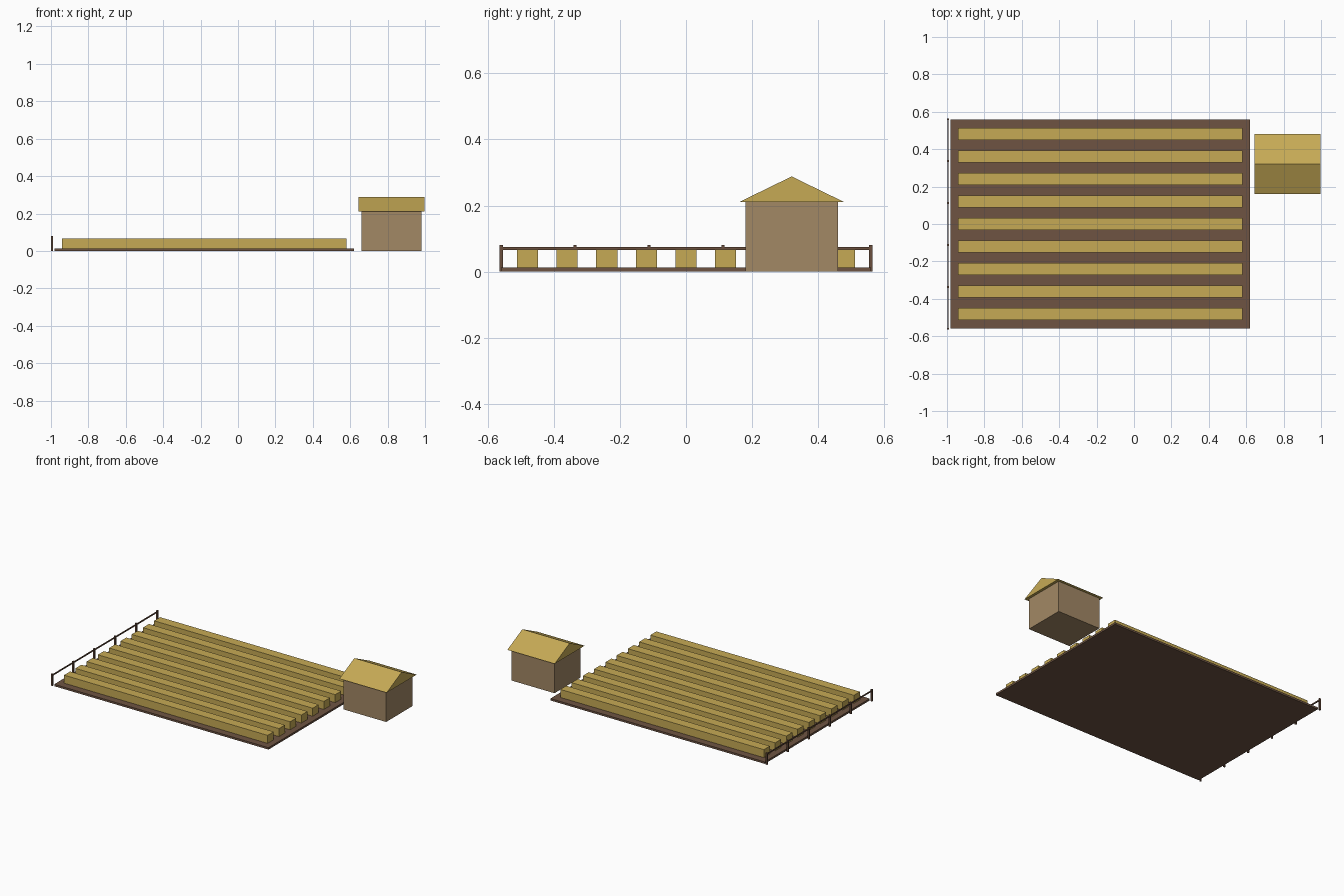
import bpy

if "Cube" in bpy.data.objects:
    bpy.data.objects.remove(bpy.data.objects["Cube"])


def srgb(r, g, b):
    f = lambda c: c / 12.92 if c <= 0.04045 else ((c + 0.055) / 1.055) ** 2.4
    return (f(r / 255), f(g / 255), f(b / 255), 1)


def material(name, *rgb):
    m = bpy.data.materials.new(name)
    m.diffuse_color = srgb(*rgb)
    m.use_nodes = True
    m.node_tree.nodes["Principled BSDF"].inputs["Base Color"].default_value = m.diffuse_color
    return m


SOIL = material("soil brown", 110, 84, 66)
STRAW = material("straw yellow", 198, 170, 85)
WALL = material("wall tan", 162, 136, 101)
WOOD = material("dark wood", 106, 78, 61)


def mesh_object(name, verts, faces, mat):
    me = bpy.data.meshes.new(name)
    me.from_pydata(verts, [], faces)
    me.materials.append(mat)
    ob = bpy.data.objects.new(name, me)
    bpy.context.collection.objects.link(ob)
    return ob


def box(name, x0, x1, y0, y1, z0, z1, mat):
    verts = [(x, y, z) for x in (x0, x1) for y in (y0, y1) for z in (z0, z1)]
    faces = [(0, 1, 3, 2), (4, 6, 7, 5), (0, 4, 5, 1),
             (2, 3, 7, 6), (0, 2, 6, 4), (1, 5, 7, 3)]
    return mesh_object(name, verts, faces, mat)


# Field slab and nine crop rows
box("field", -0.98, 0.62, -0.56, 0.56, 0, 0.013, SOIL)
for i in range(9):
    y = -0.48 + 0.12 * i
    box(f"crop_row_{i + 1}", -0.94, 0.58, y - 0.032, y + 0.032, 0.012, 0.067, STRAW)

# Hut walls and overhanging gable roof
box("hut_walls", 0.66, 0.98, 0.18, 0.46, 0, 0.21, WALL)
profile = [(0.16, 0.21), (0.48, 0.21), (0.32, 0.288)]
mesh_object("hut_roof", [(x, y, z) for x in (0.645, 0.998) for y, z in profile],
            [(0, 2, 1), (3, 4, 5), (0, 1, 4, 3), (1, 2, 5, 4), (2, 0, 3, 5)], STRAW)

# Fence along the left edge: six posts and one rail
for i in range(6):
    y = -0.56 + 0.224 * i
    box(f"fence_post_{i + 1}", -1.0, -0.99, y - 0.005, y + 0.005, 0, 0.08, WOOD)
box("fence_rail", -0.998, -0.992, -0.56, 0.56, 0.066, 0.074, WOOD)
